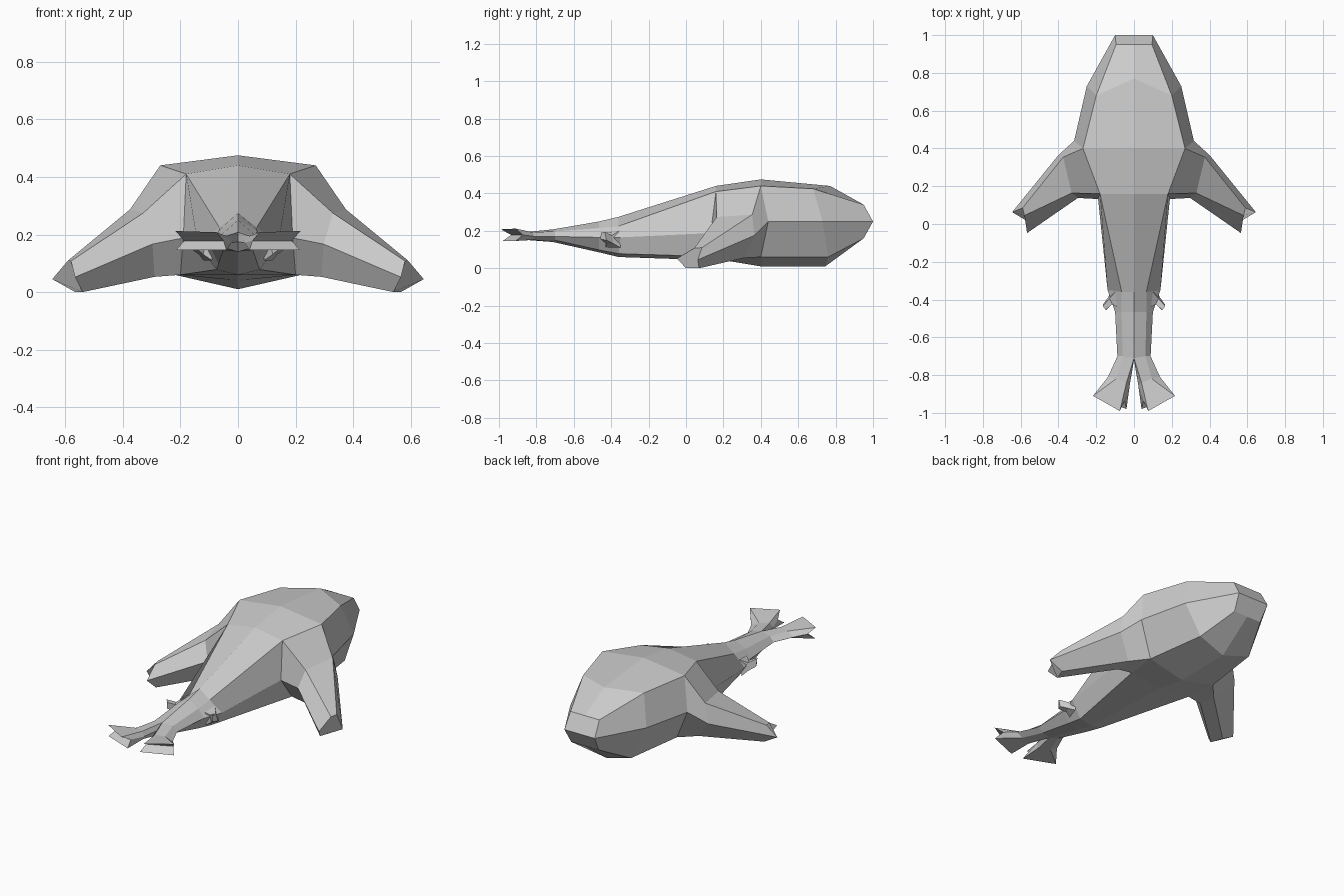
import bpy, bmesh

cube = bpy.data.objects.get("Cube")
if cube:
    bpy.data.objects.remove(cube, do_unlink=True)

grey = bpy.data.materials.new("plain grey")
grey.use_nodes = True
grey.diffuse_color = (0.6, 0.6, 0.6, 1)
grey.node_tree.nodes["Principled BSDF"].inputs["Base Color"].default_value = (0.6, 0.6, 0.6, 1)


def strips(a, b, closed=False, skip=()):
    """Quads joining two matching rows of points."""
    n = len(a)
    return [[a[i], a[(i + 1) % n], b[(i + 1) % n], b[i]]
            for i in range(n if closed else n - 1) if i not in skip]


def build(name, faces):
    """Make one object from left-half faces plus their mirror image."""
    bm = bmesh.new()
    for side in (1, -1):
        for face in faces:
            bm.faces.new([bm.verts.new((side * x, y, z)) for x, y, z in face])
    bmesh.ops.remove_doubles(bm, verts=bm.verts, dist=0.0005)
    bmesh.ops.recalc_face_normals(bm, faces=bm.faces)
    mesh = bpy.data.meshes.new(name)
    bm.to_mesh(mesh)
    bm.free()
    mesh.materials.append(grey)
    obj = bpy.data.objects.new(name, mesh)
    bpy.context.collection.objects.link(obj)
    return obj


# Body half sections: top centre, top ridge, side, lower side, belly centre
snout = [(0, .95, .34), (.095, .95, .34), (.10, 1.0, .25), (.09, .95, .16), (0, .95, .16)]
head = [(0, .77, .44), (.20, .68, .425), (.25, .73, .25), (.17, .76, .06), (0, .745, .01)]
shoulder = [(0, .40, .475), (.27, .40, .44), (.317, .44, .25), (.22, .40, .06), (0, .40, .01)]
waist = [(0, .16, .44), (.18, .16, .41), (.19, .132, .188), (.20, .22, .06), (0, .22, .04)]
hip = [(0, -.36, .275), (.065, -.36, .225), (.14, -.35, .165), (.075, -.36, .078), (0, -.36, .06)]
ankle = [(0, -.465, .25), (.066, -.465, .215), (.10, -.465, .165), (.068, -.465, .098), (0, -.465, .085)]
tail = [(0, -.71, .208), (.06, -.70, .197), (.088, -.70, .17), (.05, -.70, .15), (0, -.71, .14)]

faces = []
faces += strips(snout, head)
faces += strips(head, shoulder)
faces += strips(shoulder, waist, skip=(1, 2))  # open where the front flipper joins
faces += strips(waist, hip)
faces += strips(hip, ankle)
faces += strips(ankle, tail)

# Blunt nose
nose = (0, 1.0, .25)
faces += [[snout[0], snout[1], snout[2], nose], [nose, snout[2], snout[3], snout[4]]]

# Front flipper: root, elbow, tip, each from top front round to top back
root = shoulder[1:4] + waist[3:0:-1]
elbow = [(.375, .354, .287), (.40, .365, .175), (.30, .31, .055),
         (.29, .21, .053), (.297, .138, .167), (.33, .164, .274)]
tip = [(.59, .085, .11), (.645, .063, .045), (.565, .07, .0),
       (.54, .0, .0), (.566, -.048, .052), (.58, .045, .108)]
faces += strips(root, elbow, closed=True)
faces += strips(elbow, tip, closed=True)
faces.append(tip)

# Hind flipper: sections run top outer, top inner, inner, bottom inner, bottom outer, outer
fin_root = [tail[1], tail[0], (0, -.72, .175), tail[4], tail[3], tail[2]]
fin_mid = [(.095, -.82, .192), (.04, -.84, .195), (.022, -.85, .172),
           (.035, -.84, .15), (.10, -.82, .152), (.138, -.81, .17)]
fin_tip = [(.217, -.91, .212), (.075, -.99, .208), (.05, -.935, .178),
           (.04, -.98, .146), (.215, -.91, .146), (.187, -.873, .178)]
faces += strips(fin_root, fin_mid, closed=True)
faces += strips(fin_mid, fin_tip, closed=True)
# Notched end of the hind flipper
faces += [[fin_tip[0], fin_tip[1], fin_tip[2], fin_tip[5]],
          [fin_tip[5], fin_tip[2], fin_tip[3], fin_tip[4]]]
build("body", faces)

# Small nub on each side ahead of the hind flippers
nub_root = [(.10, -.36, .20), (.12, -.35, .11), (.09, -.43, .11), (.09, -.44, .19)]
nub_neck = [(.13, -.395, .175), (.135, -.385, .13), (.12, -.425, .13), (.115, -.425, .175)]
nub_tip = [(.165, -.434, .195), (.163, -.425, .15), (.148, -.457, .155), (.15, -.455, .19)]
build("side_nubs", strips(nub_root, nub_neck, closed=True)
      + strips(nub_neck, nub_tip, closed=True) + [nub_root, nub_tip])
